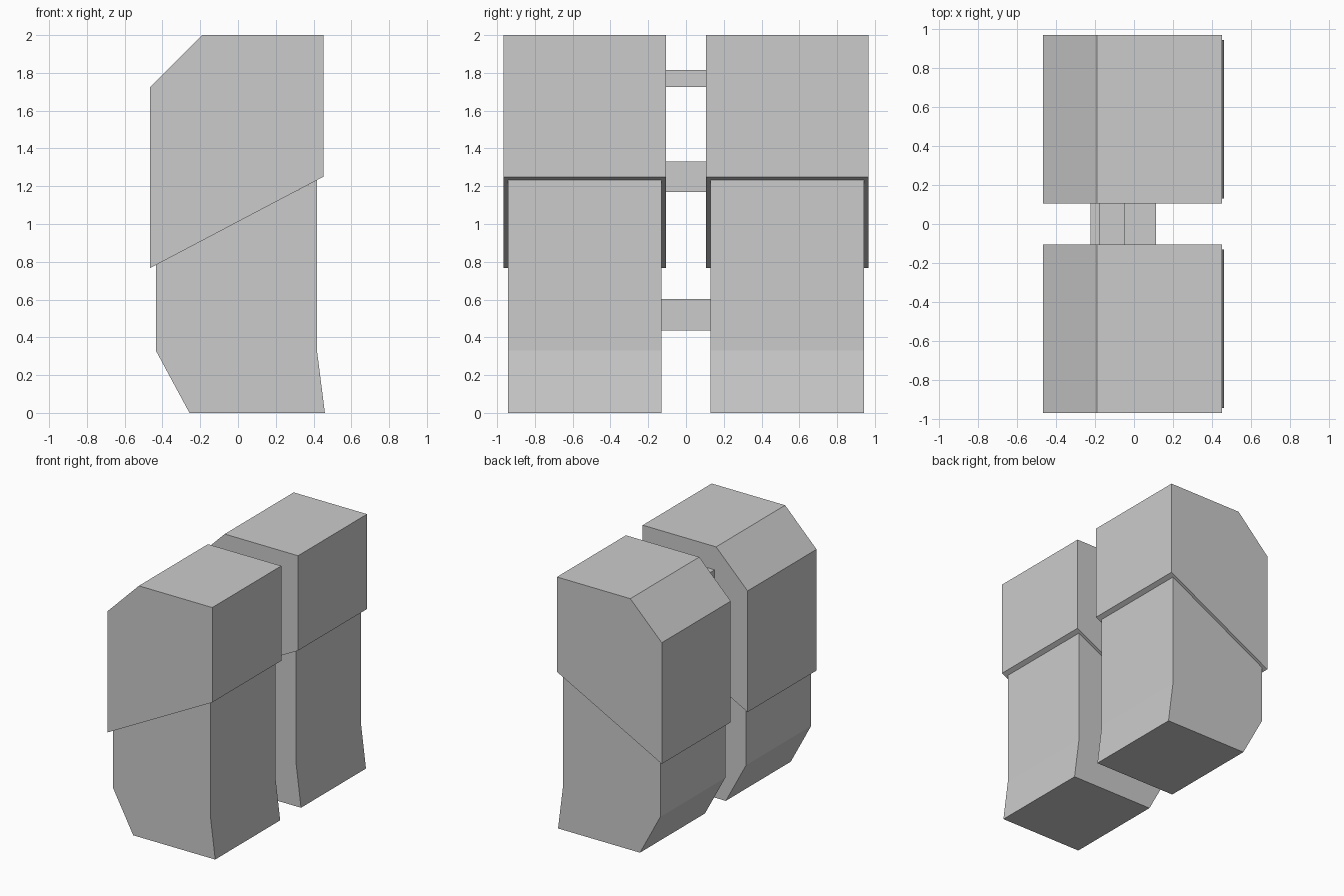
import bpy
import bmesh

if "Cube" in bpy.data.objects:
    bpy.data.objects.remove(bpy.data.objects["Cube"])


def extrude_profile(name, profile, y0, y1, mirrored=False):
    """Extrude an (x, z) outline along y, optionally mirrored across y = 0."""
    bm = bmesh.new()
    face = bm.faces.new([bm.verts.new((x, y0, z)) for x, z in profile])
    new = bmesh.ops.extrude_face_region(bm, geom=[face])["geom"]
    verts = [v for v in new if isinstance(v, bmesh.types.BMVert)]
    bmesh.ops.translate(bm, verts=verts, vec=(0, y1 - y0, 0))
    bmesh.ops.recalc_face_normals(bm, faces=bm.faces)
    mesh = bpy.data.meshes.new(name)
    bm.to_mesh(mesh)
    bm.free()
    obj = bpy.data.objects.new(name, mesh)
    bpy.context.collection.objects.link(obj)
    if mirrored:
        mod = obj.modifiers.new("Mirror", "MIRROR")
        mod.use_axis = (False, True, False)
        mod.use_mirror_merge = False
    return obj


# Wider upper blocks with a chamfered back top edge and sloped underside
upper = [(-0.465, 0.767), (0.452, 1.25), (0.452, 2.0), (-0.19, 2.0), (-0.465, 1.725)]
extrude_profile("upper_block", upper, 0.105, 0.967, True)

# Narrower lower blocks, tapered at the foot
lower = [(-0.257, 0), (0.46, 0), (0.418, 0.33), (0.418, 1.232),
         (-0.435, 0.783), (-0.435, 0.33)]
extrude_profile("lower_block", lower, 0.13, 0.942, True)

# Bars joining the two halves: x range, z range, half length
bars = {
    "top_bar": (-0.177, -0.048, 1.725, 1.815, 0.105),
    "middle_bar": (-0.048, 0.112, 1.17, 1.33, 0.105),
    "bottom_bar": (-0.222, -0.062, 0.437, 0.602, 0.13),
}
for name, (x0, x1, z0, z1, half) in bars.items():
    extrude_profile(name, [(x0, z0), (x1, z0), (x1, z1), (x0, z1)], -half, half)
